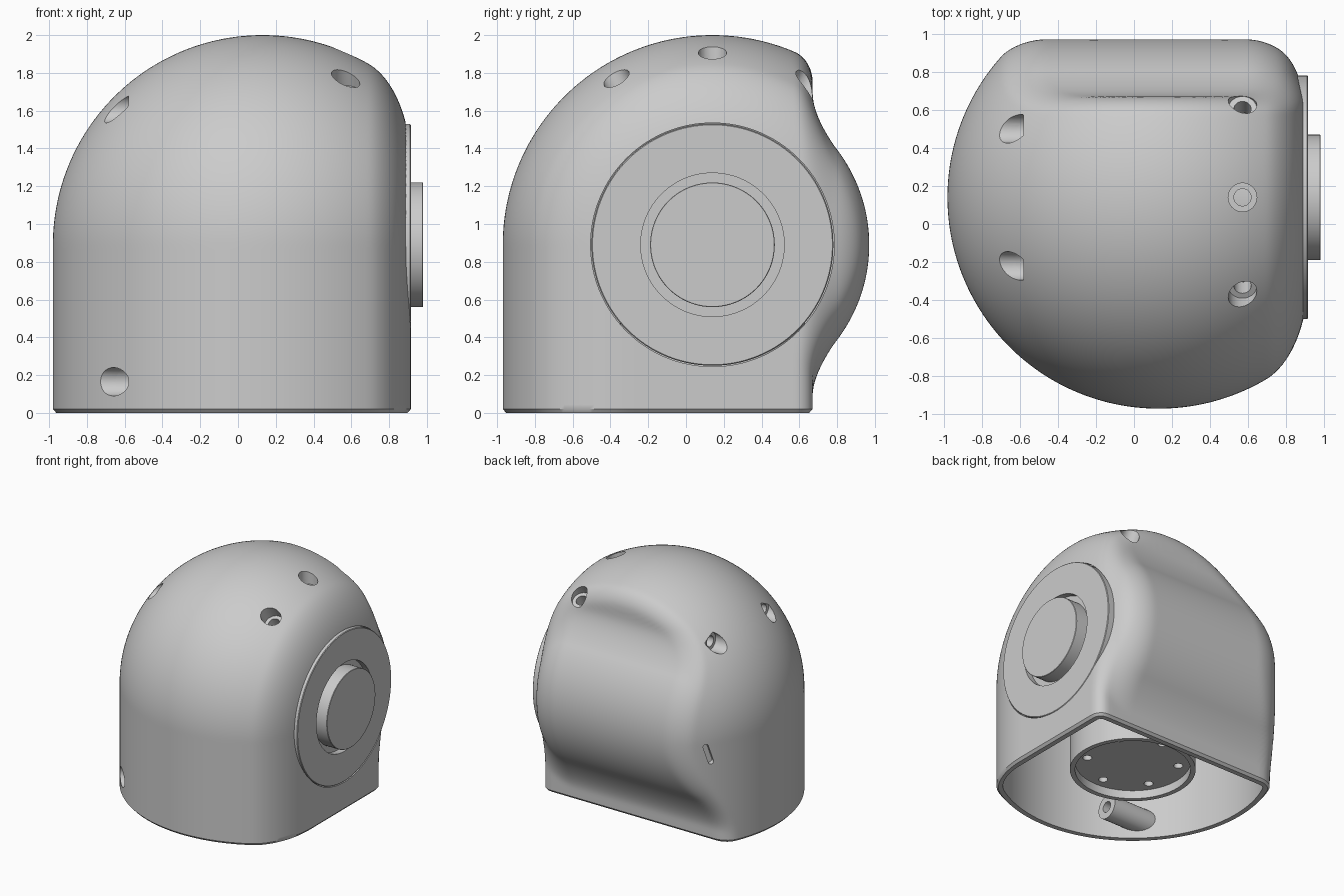
import bpy, bmesh
from math import sin, cos, pi, hypot, radians
from mathutils import Vector, Matrix

if "Cube" in bpy.data.objects:
    bpy.data.objects.remove(bpy.data.objects["Cube"])

CX, CY, CZ, R = 0.13, 0.14, 0.89, 1.11
C = Vector((CX, CY, CZ))


def smax(a, b, r):
    return min(-r, max(a, b)) + hypot(max(a + r, 0), max(b + r, 0))


def smin(a, b, r):
    return -smax(-a, -b, r)


def housing_dist(x, y, z):
    """Dome on a round wall, cut flat right and back, with a round bulge behind."""
    dome = hypot(x - CX, y - CY, max(z - CZ, 0)) - R
    side = x - 0.915
    bulge = smax(hypot(y - CY, z - CZ) - 0.83, side, 0.33)
    back = smin(y - 0.67, bulge, 0.13)
    return smax(smax(dome, side, 0.22), back, 0.09)


def housing_ring(z, elev, offset, n=256):
    """One loop of the housing surface, moved inwards by offset."""
    ring = []
    for i in range(n):
        a = 2 * pi * i / n
        d = Vector((cos(a) * cos(elev), sin(a) * cos(elev), sin(elev)))
        lo, hi = 0.2, 1.6
        for _ in range(18):
            t = (lo + hi) / 2
            if housing_dist(CX + d.x * t, CY + d.y * t, z + d.z * t) + offset < 0:
                lo = t
            else:
                hi = t
        ring.append(Vector((CX, CY, z)) + d * lo)
    return ring


def housing_rings(offset, rows, domes, bottom=0.0, n=256):
    """Loops from the bottom edge up to the pole."""
    rings = [housing_ring(bottom + (CZ - bottom) * i / rows, 0, offset, n) for i in range(rows)]
    rings += [housing_ring(CZ, pi / 2 * i / domes, offset, n) for i in range(domes)]
    rings.append([Vector((CX, CY, CZ + R - offset))] * n)
    return rings


def frame(origin, direction, roll=0):
    q = Vector(direction).to_track_quat('Z', 'Y')
    return Matrix.Translation(origin) @ q.to_matrix().to_4x4() @ Matrix.Rotation(roll, 4, 'Z')


def lathe(profile, m, n=48, stretch=0):
    """Loops of a turned (radius, height) profile; stretch makes a slot of it."""
    return [[m @ Vector((r * cos(2 * pi * i / n),
                         r * sin(2 * pi * i / n) + (stretch if i < n / 2 else -stretch), h))
             for i in range(n)] for r, h in profile]


def rod(r, a, b):
    return [(0, a), (r, a), (r, b), (0, b)]


def make(name, strips):
    """Skin each list of loops; collapsed end loops become poles."""
    bm = bmesh.new()
    for rings in strips:
        vs = [[bm.verts.new(p) for p in ring] for ring in rings]
        n = len(vs[0])
        for a, b in zip(vs, vs[1:]):
            for i in range(n):
                bm.faces.new((a[i], a[(i + 1) % n], b[(i + 1) % n], b[i]))
        for v in (vs[0], vs[-1]):
            if (v[0].co - v[n // 2].co).length > 1e-4:
                bm.faces.new(v)
    bmesh.ops.remove_doubles(bm, verts=bm.verts, dist=1e-4)
    bmesh.ops.recalc_face_normals(bm, faces=bm.faces)
    me = bpy.data.meshes.new(name)
    bm.to_mesh(me)
    bm.free()
    ob = bpy.data.objects.new(name, me)
    bpy.context.collection.objects.link(ob)
    return ob


def boolean(ob, tool, op='DIFFERENCE'):
    mod = ob.modifiers.new(op, 'BOOLEAN')
    mod.operation, mod.object, mod.solver = op, tool, 'EXACT'
    bpy.context.view_layer.objects.active = ob
    bpy.ops.object.modifier_apply(modifier=mod.name)


# Hollow housing, open below, with a small chamfer on the bottom edge
inner = housing_rings(0.06, 20, 30)
outer = housing_rings(0.0, 36, 64, bottom=0.02)
housing = make("housing", [inner[::-1] + [housing_ring(0, 0, 0.018)] + outer])

# Screw pockets: three from the left, three radial ones near the right face
left = [frame((-0.58, y, z), (-1, 0, 0))
        for y, z in ((0.50, 1.61), (-0.22, 1.61), (-0.64, 0.165))]
radial = []
for deg in (-30, 0, 30):
    d = Vector((0, sin(radians(deg)), cos(radians(deg))))
    radial.append(frame(Vector((0.57, CY, CZ)) + d * 0.93, d))
pocket = [(0, -0.5), (0.045, -0.5), (0.045, 0), (0.075, 0), (0.075, 0.4), (0, 0.4)]
pockets = [lathe(pocket, m) for m in left + radial]

# Narrow slot on the left rear, and the round opening of the right face
th = radians(144)
out = Vector((cos(th), sin(th), 0))
slot = lathe(rod(0.022, -0.045, 0.1),
             frame((CX + R * out.x, CY + R * out.y, 0.80), out, radians(18)), 32, 0.07)
axis_x = frame((0, CY, CZ), (1, 0, 0))
opening = lathe(rod(0.645, 0.76, 1.2), axis_x, 128)
cutter = make("housing_cutter", pockets + [slot, opening])
boolean(housing, cutter)

# Screw bosses, trimmed to lie inside the housing wall
solid = make("boss_trim", [housing_rings(0.02, 14, 24, n=96)])
pocket_tool = make("pocket_cutter", pockets)
bosses = make("screw_bosses", [lathe(rod(0.10, -0.32, 0.4), m) for m in left]
              + [lathe(rod(0.10, -0.12, 0.4), m) for m in radial])
boolean(bosses, solid, 'INTERSECT')
boolean(bosses, pocket_tool)

# Right face plate: wide ring, sunk groove and raised hub
plate = make("side_plate", [lathe(
    [(0, 0.70), (0.64, 0.70), (0.64, 0.91), (0.635, 0.915), (0.38, 0.915), (0.38, 0.86),
     (0.33, 0.86), (0.33, 0.977), (0.327, 0.98), (0, 0.98)], axis_x, 128)])

# Inner drive drums: one along the side axis, one pointing down
drum = make("side_drum", [lathe(rod(0.52, -0.40, 0.72), axis_x, 96)])
down = frame((CX, CY, 0), (0, 0, 1))
flange = make("bottom_flange", [lathe(
    [(0, 0.08), (0.45, 0.08), (0.45, 0.01), (0.49, 0.01), (0.49, 0.80), (0, 0.80)], down, 96)])
bolts = make("bolt_cutter", [
    lathe(rod(0.036, 0.0, 0.18),
          frame((CX + 0.36 * cos(k * pi / 3 + pi / 2), CY + 0.36 * sin(k * pi / 3 + pi / 2), 0),
                (0, 0, 1)), 24) for k in range(6)])
boolean(flange, bolts)

# Remove helpers and shade
for tool in (cutter, solid, pocket_tool, bolts):
    tool.hide_render = True
    bpy.data.objects.remove(tool)
for ob in (housing, bosses, plate, drum, flange):
    bpy.ops.object.select_all(action='DESELECT')
    ob.select_set(True)
    bpy.context.view_layer.objects.active = ob
    bpy.ops.object.shade_smooth_by_angle(angle=radians(35))
